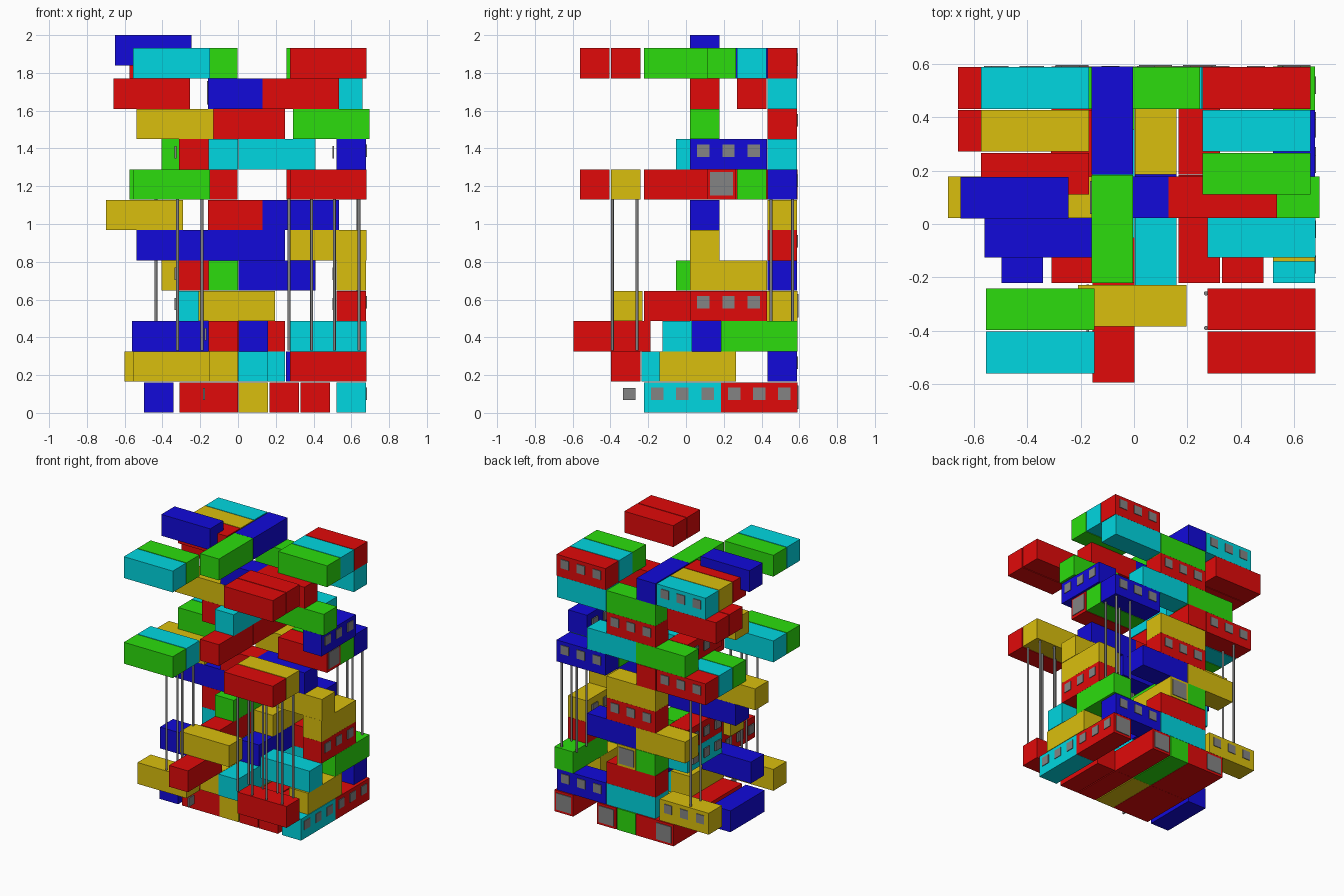
import bpy

if "Cube" in bpy.data.objects:
    bpy.data.objects.remove(bpy.data.objects["Cube"])

COLORS = {"red": (0.75, 0.003, 0.003, 1), "blue": (0.006, 0.003, 0.7, 1),
          "cyan": (0, 0.68, 0.75, 1), "green": (0.025, 0.72, 0.004, 1),
          "yellow": (0.7, 0.52, 0.004, 1), "grey": (0.23, 0.23, 0.23, 1)}
MATS = {}
for key, rgba in COLORS.items():
    MATS[key] = bpy.data.materials.new(key + "_paint")
    MATS[key].diffuse_color = rgba

L, W, H, STEP = 0.406, 0.156, 0.16, 0.1605   # container size and storey height


def block(name, color, x0, x1, y0, y1, z0, z1):
    bpy.ops.mesh.primitive_cube_add(size=1, location=((x0 + x1) / 2, (y0 + y1) / 2, (z0 + z1) / 2))
    ob = bpy.context.object
    ob.name = name
    ob.scale = (x1 - x0, y1 - y0, z1 - z0)
    ob.data.materials.append(MATS[color])


def base(level):
    return level * STEP + (0.005 if level else 0.002)


def pane(x, y, z, across_x, size=0.033):
    t = 0.005
    if across_x:
        block("window_pane", "grey", x - t, x + t, y - size, y + size, z - size, z + size)
    else:
        block("window_pane", "grey", x - size, x + size, y - t, y + t, z - size, z + size)


def lengthwise(color, level, x, y, windows="", length=L):
    """Container lying along x, starting at x, y."""
    z = base(level)
    block("container_along_x", color, x, x + length, y, y + W, z, z + H)
    for i in (-1, 0, 1):
        if "b" in windows:
            pane(x + length / 2 + i * 0.133, y + W, z + 0.1, False)
    if "r" in windows:
        pane(x + length, y + W / 2, z + 0.085, True, 0.062)
    if "l" in windows:
        pane(x, y + W / 2, z + 0.085, True, 0.062)


def crosswise(color, level, x, y, windows=""):
    """Container lying along y, starting at x, y."""
    z = base(level)
    block("container_along_y", color, x, x + W, y, y + L, z, z + H)
    for i in (-1, 0, 1):
        if "r" in windows:
            pane(x + W, y + L / 2 + i * 0.133, z + 0.1, True)
        if "l" in windows:
            pane(x - 0.018, y + L / 2 + i * 0.133, z + 0.09, True)
    if "b" in windows:
        pane(x + W / 2, y + L, z + 0.08, False, 0.062)


BACK, FRONT1, FRONT2 = 0.432, -0.56, -0.398

# ground storey: front row and back row
for x, color, win in ((-0.31, "red", ""), (-0.155, "red", ""), (0.003, "yellow", ""),
                      (0.167, "red", ""), (0.33, "red", ""), (0.522, "cyan", "r"),
                      (-0.497, "blue", "")):
    crosswise(color, 0, x, -0.222, win)
for x, color, win in ((-0.31, "red", "b"), (-0.155, "red", ""), (0.003, "green", ""),
                      (0.167, "red", "b"), (0.522, "red", "rb")):
    crosswise(color, 0, x, 0.185, win)
pane(-0.18, -0.30, 0.1, True)

# storey 1
lengthwise("yellow", 1, -0.555, FRONT2)
lengthwise("red", 1, 0.275, FRONT2)
crosswise("yellow", 1, -0.155, -0.23)
crosswise("cyan", 1, 0.003, -0.235)
crosswise("yellow", 1, 0.522, -0.14)
lengthwise("blue", 1, 0.253, BACK, "b")
lengthwise("cyan", 1, -0.158, BACK)
lengthwise("yellow", 1, -0.6, BACK, "b")

# storey 2
crosswise("red", 2, -0.155, -0.595, "l")
lengthwise("blue", 2, -0.56, -0.125)
lengthwise("cyan", 2, 0.275, -0.125)
crosswise("blue", 2, 0.003, 0.022)
crosswise("green", 2, 0.522, 0.185)
lengthwise("red", 2, -0.158, BACK)

# storey 3
lengthwise("yellow", 3, -0.21, -0.385)
crosswise("red", 3, -0.155, -0.222)
crosswise("cyan", 3, -0.312, 0.022, "l")
crosswise("red", 3, 0.522, 0.022, "rl")
crosswise("yellow", 3, 0.003, 0.185, "b")
crosswise("green", 3, -0.155, 0.185)

# storeys 4 and 8: same layout, other colours
for level, left, mid, right, back_l, back_r, win in (
        (4, "red", "green", "yellow", "yellow", "blue", "l"),
        (8, "red", "cyan", "blue", "green", "cyan", "rl")):
    crosswise(left, level, -0.312, 0.022, "l")
    crosswise(mid, level, -0.155, -0.052)
    crosswise(right, level, 0.522, 0.022, win)
    lengthwise(back_l, level, -0.405, BACK)
    lengthwise(back_r, level, 0.003, BACK)

# storeys 5 and 9: thin front bar plus back bar
lengthwise("blue", 5, -0.537, 0.022)
lengthwise("blue", 5, -0.131, 0.022, "", 0.38)
lengthwise("yellow", 5, 0.275, 0.022)
lengthwise("yellow", 9, -0.537, 0.022)
lengthwise("green", 9, 0.29, 0.022)
for level in (5, 9):
    lengthwise("red", level, -0.158, BACK, "b")

# storeys 6 and 10
lengthwise("yellow", 6, -0.698, 0.022)
lengthwise("red", 6, -0.16, 0.022, "", 0.29)
lengthwise("blue", 6, 0.13, 0.022)
lengthwise("yellow", 6, -0.158, BACK)
lengthwise("blue", 10, -0.16, 0.022, "l", 0.29)
lengthwise("red", 10, 0.13, 0.022)
lengthwise("cyan", 10, 0.253, BACK)
lengthwise("green", 10, -0.158, BACK)
lengthwise("red", 10, -0.66, BACK)
lengthwise("red", 10, -0.66, 0.271)

# storeys 7 and 11: four corner decks with a central spine
for level, fl, fr, bl, br, spine, door in (
        (7, ("green", "cyan"), ("red", "yellow"), ("red", "cyan", "green"),
         ("blue", "green", "red"), ("red", "red"), "r"),
        (11, ("cyan", "green"), ("red", "red"), ("cyan", "yellow", "red"),
         ("red", "cyan", "green"), ("green", "blue"), "")):
    for y, a, b in zip((FRONT1, FRONT2), fl, fr):
        lengthwise(a, level, -0.555, y)
        lengthwise(b, level, 0.275, y)
    for i, (a, b) in enumerate(zip(bl, br)):
        y = BACK - i * 0.161
        win = "b" if i == 0 else ""
        lengthwise(a, level, -0.574, y, win)
        lengthwise(b, level, 0.256, y, win or (door if i == 2 else ""))
    crosswise(spine[0], level, -0.159, -0.222)
    crosswise(spine[1], level, -0.159, 0.185)

# raised top container
block("top_container", "blue", -0.65, -0.245, 0.02, 0.177, 1.84, 2.0)

# slender posts carrying the corner decks
posts = [(x, y, 0.33) for x in (-0.32, -0.19, 0.27, 0.39, 0.51, 0.64) for y in (-0.39, -0.26)]
posts += [(x, y, 0.48) for x in (0.51, 0.635) for y in (0.45, 0.565)]
posts += [(-0.435, y, 0.32) for y in (0.45, 0.565)]
for x, y, z0 in posts:
    bpy.ops.mesh.primitive_cylinder_add(vertices=12, radius=0.008, depth=1.135 - z0,
                                        location=(x, y, (1.135 + z0) / 2))
    post = bpy.context.object
    post.name = "support_post"
    post.data.materials.append(MATS["grey"])
    bpy.ops.object.shade_smooth_by_angle()

for m in bpy.data.materials:
    if m.users and not m.is_grease_pencil:
        m.use_nodes = True
        m.node_tree.nodes["Principled BSDF"].inputs["Base Color"].default_value = m.diffuse_color
